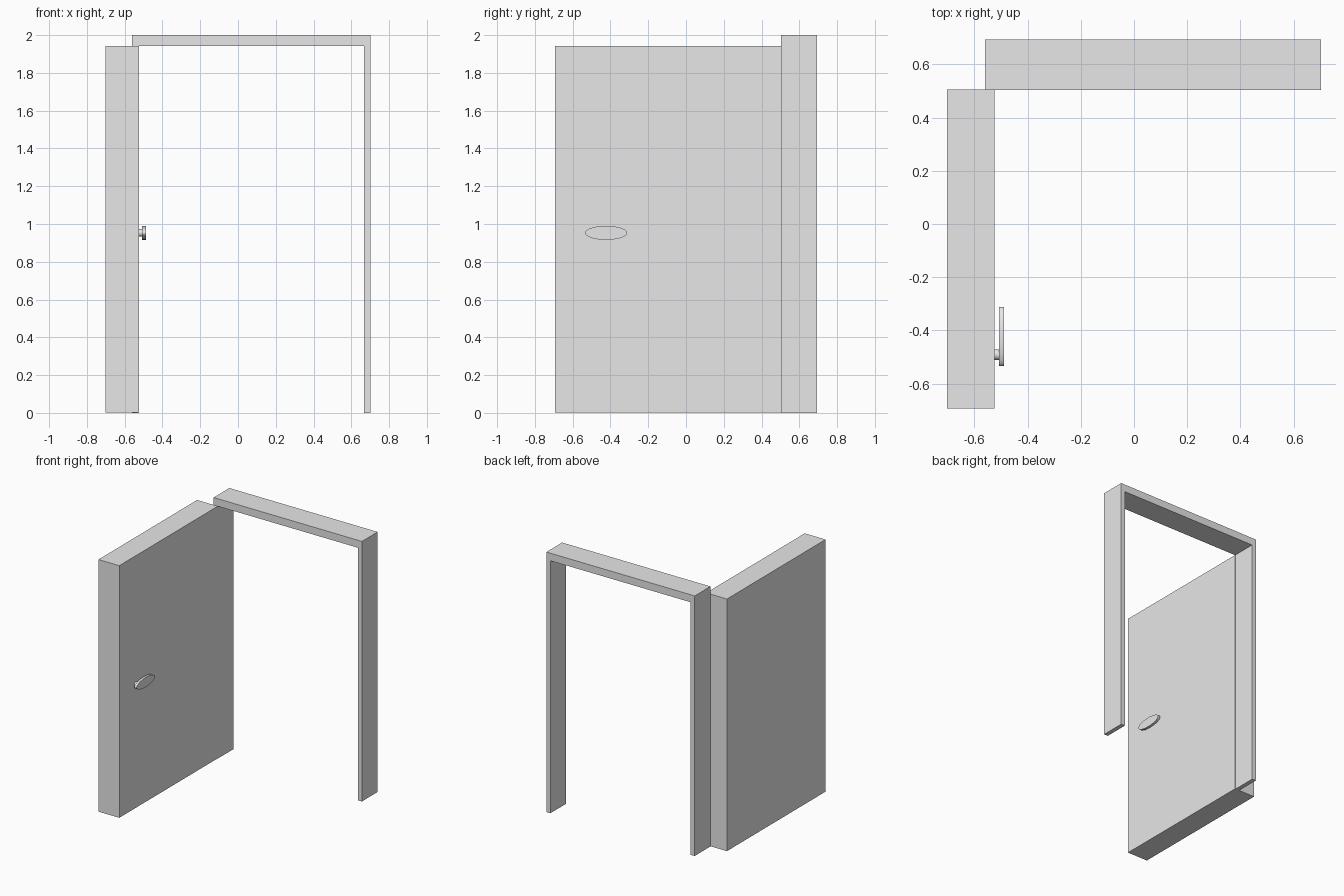
import bpy
import math

if "Cube" in bpy.data.objects:
    bpy.data.objects.remove(bpy.data.objects["Cube"])

grey = bpy.data.materials.new("plain grey")
grey.diffuse_color = (0.8, 0.8, 0.8, 1)
grey.use_nodes = True
grey.node_tree.nodes["Principled BSDF"].inputs["Base Color"].default_value = grey.diffuse_color


def box(name, lo, hi):
    """Box spanning two opposite corners."""
    bpy.ops.mesh.primitive_cube_add(size=1, location=[(a + b) / 2 for a, b in zip(lo, hi)])
    ob = bpy.context.object
    ob.name = name
    ob.scale = [b - a for a, b in zip(lo, hi)]
    bpy.ops.object.transform_apply(location=False, rotation=False, scale=True)
    ob.data.materials.append(grey)
    return ob


def disc_x(name, x0, x1, y, z, ry, rz):
    """Elliptical cylinder whose axis runs along x."""
    bpy.ops.mesh.primitive_cylinder_add(vertices=48, radius=1, depth=1,
                                        location=((x0 + x1) / 2, y, z),
                                        rotation=(0, math.pi / 2, 0))
    ob = bpy.context.object
    ob.name = name
    ob.scale = (rz, ry, x1 - x0)
    bpy.ops.object.transform_apply(location=False, rotation=True, scale=True)
    ob.data.materials.append(grey)
    bpy.ops.object.shade_smooth_by_angle(angle=math.radians(35))
    return ob


# Door frame: one U-shaped profile extruded through its depth
X0, X1, TOP, POST, HEAD = -0.56, 0.702, 2.0, 0.034, 1.942
Y0, Y1 = 0.503, 0.694
outline = [(X0, 0), (X0 + POST, 0), (X0 + POST, HEAD), (X1 - POST, HEAD),
           (X1 - POST, 0), (X1, 0), (X1, TOP), (X0, TOP)]
n = len(outline)
verts = [(x, y, z) for y in (Y0, Y1) for x, z in outline]
faces = [tuple(range(n)), tuple(range(2 * n - 1, n - 1, -1))]
faces += [(i, i + n, (i + 1) % n + n, (i + 1) % n) for i in range(n)]
mesh = bpy.data.meshes.new("door_frame")
mesh.from_pydata(verts, [], faces)
mesh.materials.append(grey)
bpy.context.collection.objects.link(bpy.data.objects.new("door_frame", mesh))

# Open door leaf
box("door_leaf", (-0.702, -0.693, 0.003), (-0.525, 0.505, 1.942))

# Lever handle on the inner side of the leaf
disc_x("handle_stem", -0.53, -0.505, -0.491, 0.953, 0.02, 0.02)
disc_x("handle_lever", -0.507, -0.488, -0.423, 0.953, 0.111, 0.037)
